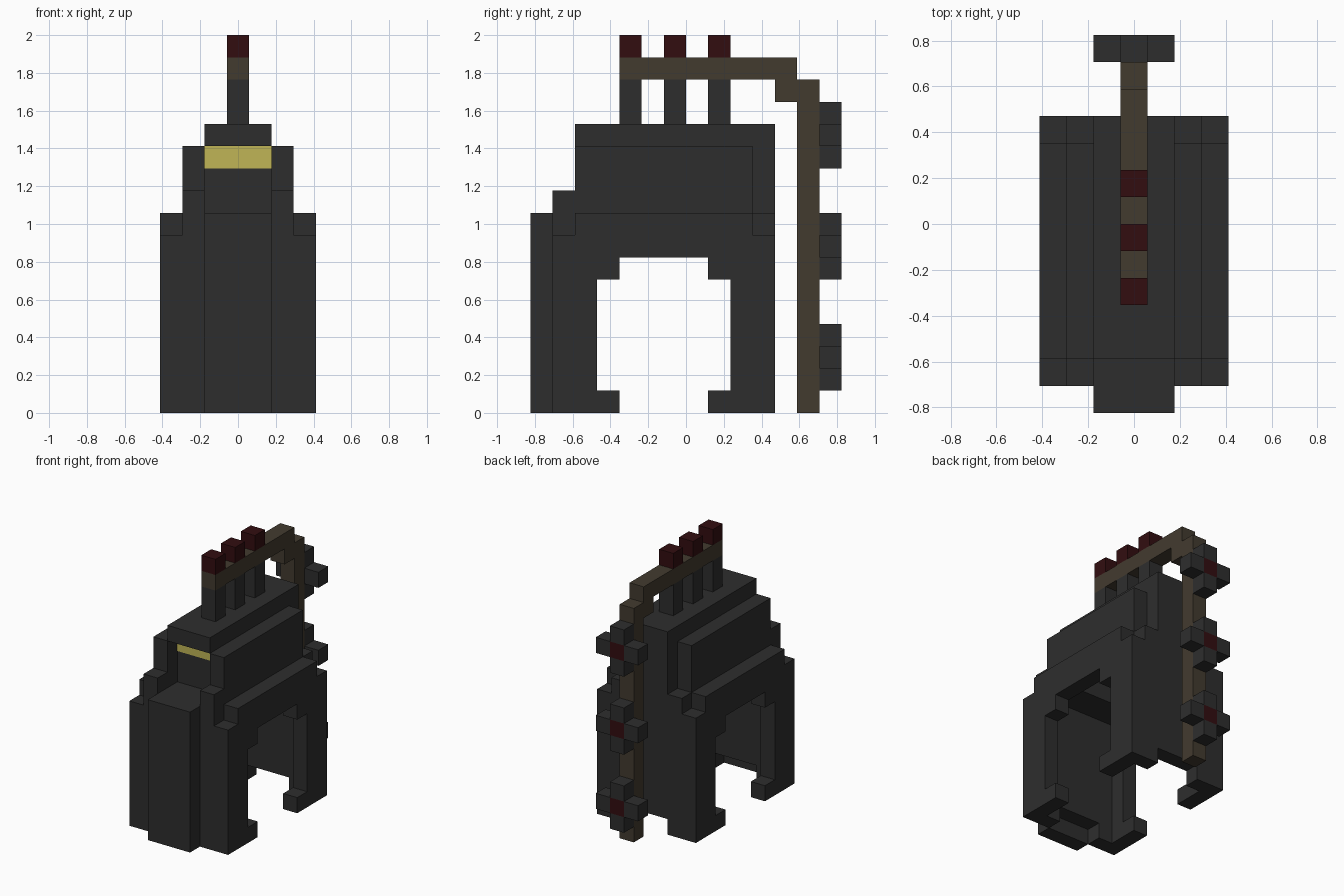
import bpy
import bmesh

cube = bpy.data.objects.get("Cube")
if cube:
    bpy.data.objects.remove(cube, do_unlink=True)

U = 2 / 17  # size of one block


def material(name, rgb):
    m = bpy.data.materials.new(name)
    m.use_nodes = True
    m.diffuse_color = (*rgb, 1)
    m.node_tree.nodes["Principled BSDF"].inputs["Base Color"].default_value = (*rgb, 1)
    return m


IRON = material("dark iron", (0.027, 0.027, 0.027))
BRASS = material("dull brass", (0.055, 0.043, 0.028))
RED = material("deep red", (0.032, 0.004, 0.005))
YELLOW = material("glowing yellow", (0.53, 0.46, 0.093))


def extrude(name, profile, x0, x1, mat):
    """Extrude a (y, z) outline, given in blocks, from x0 to x1."""
    bm = bmesh.new()
    face = bm.faces.new([bm.verts.new((x0 * U, y * U, z * U)) for y, z in profile])
    new = bmesh.ops.extrude_face_region(bm, geom=[face])["geom"]
    verts = [v for v in new if isinstance(v, bmesh.types.BMVert)]
    bmesh.ops.translate(bm, verts=verts, vec=((x1 - x0) * U, 0, 0))
    bmesh.ops.recalc_face_normals(bm, faces=bm.faces)
    mesh = bpy.data.meshes.new(name)
    bm.to_mesh(mesh)
    bm.free()
    mesh.materials.append(mat)
    obj = bpy.data.objects.new(name, mesh)
    bpy.context.collection.objects.link(obj)
    return obj


def box(name, x, y, z, mat):
    """Box from (low, high) ranges in blocks."""
    outline = [(y[0], z[0]), (y[1], z[0]), (y[1], z[1]), (y[0], z[1])]
    return extrude(name, outline, x[0], x[1], mat)


# Outer side walls with the arched opening and hooked feet
wall = [(-6, 0), (-3, 0), (-3, 1), (-4, 1), (-4, 6), (-3, 6), (-3, 7),
        (1, 7), (1, 6), (2, 6), (2, 1), (1, 1), (1, 0), (4, 0),
        (4, 8), (3, 8), (3, 9), (-5, 9), (-5, 8), (-6, 8)]

# Stepped shoulders, hollow below
shoulder = [(-6, 0), (-5, 0), (-5, 8), (3, 8), (3, 0), (4, 0),
            (4, 9), (3, 9), (3, 12), (-5, 12), (-5, 10), (-6, 10)]

for side, s in (("left", 1), ("right", -1)):
    extrude(side + "_side_wall", wall, 2.5 * s, 3.5 * s, IRON)
    extrude(side + "_shoulder", shoulder, 1.5 * s, 2.5 * s, IRON)

# Central body: front panel, recessed face, roof and back wall
core = [(-7, 0), (-6, 0), (-6, 1), (-5, 1), (-5, 8), (-3, 8), (-3, 10),
        (2, 10), (2, 8), (3, 8), (3, 1), (4, 1), (4, 13), (-5, 13),
        (-5, 12), (-4, 12), (-4, 9), (-7, 9)]
extrude("central_body", core, -1.5, 1.5, IRON)

# Glowing slit under the roof overhang
box("glowing_slit", (-1.5, 1.5), (-4.05, -4), (11, 12), YELLOW)

# Chimneys with red caps
for i, y in enumerate((-3, -1, 1), 1):
    box(f"chimney_{i}", (-0.5, 0.5), (y, y + 1), (13, 15), IRON)
    box(f"chimney_cap_{i}", (-0.5, 0.5), (y, y + 1), (16, 17), RED)

# Pipe running over the chimneys and down behind the body
pipe = [(-3, 15), (4, 15), (4, 14), (5, 14), (5, 0), (6, 0),
        (6, 15), (5, 15), (5, 16), (-3, 16)]
extrude("pipe", pipe, -0.5, 0.5, BRASS)

# Valve wheels on the pipe: four arms around a red hub
for i, z in enumerate((1, 6, 11), 1):
    box(f"valve_hub_{i}", (-0.5, 0.5), (6, 7), (z + 1, z + 2), RED)
    box(f"valve_lower_arm_{i}", (-0.5, 0.5), (6, 7), (z, z + 1), IRON)
    box(f"valve_upper_arm_{i}", (-0.5, 0.5), (6, 7), (z + 2, z + 3), IRON)
    for side, s in (("left", 1), ("right", -1)):
        box(f"valve_{side}_arm_{i}", (0.5 * s, 1.5 * s), (6, 7), (z + 1, z + 2), IRON)
